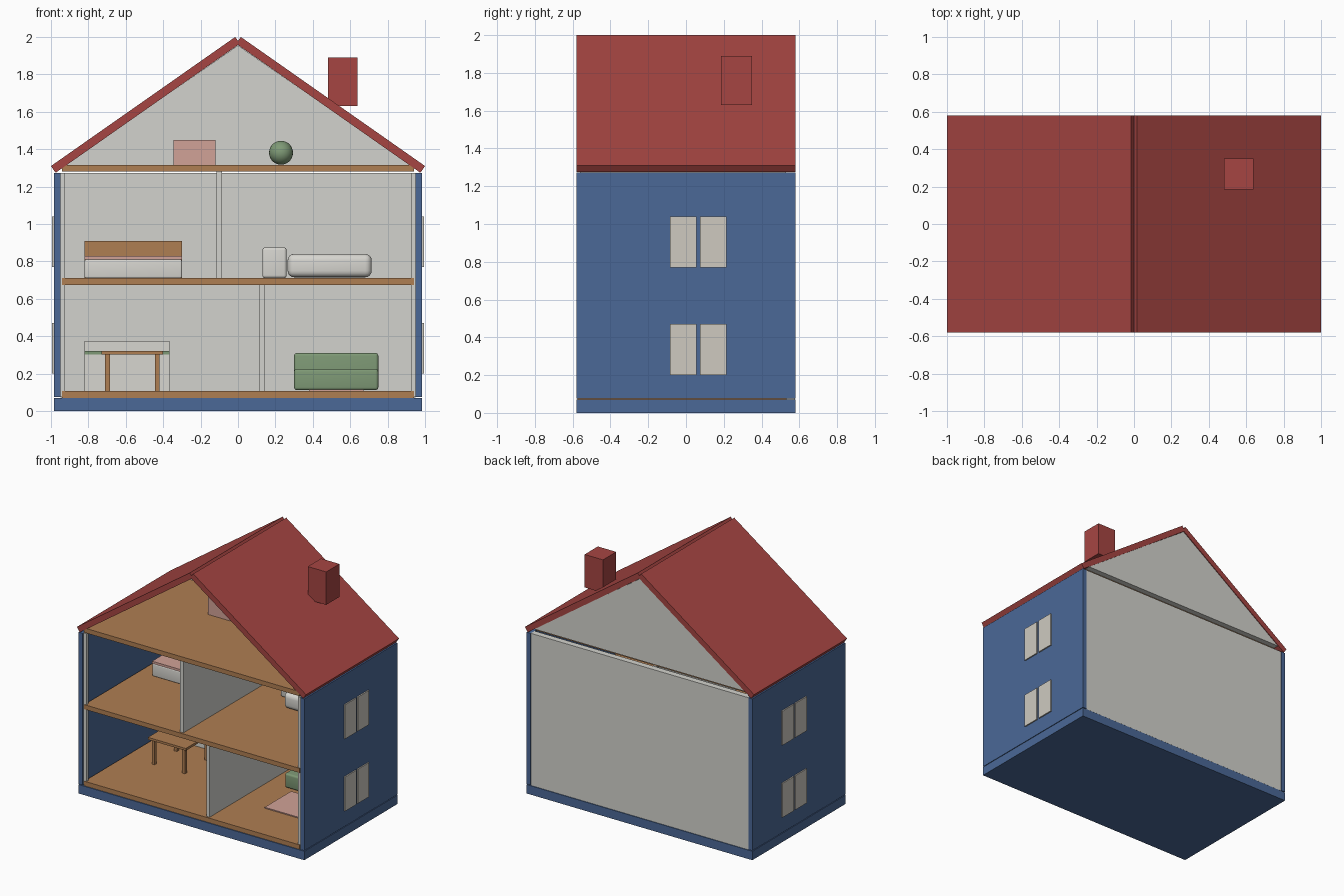
import bpy, bmesh
from math import radians

if "Cube" in bpy.data.objects:
    bpy.data.objects.remove(bpy.data.objects["Cube"])

COLOURS = {
    "blue": (0.07, 0.14, 0.31), "red": (0.38, 0.06, 0.055),
    "wood": (0.43, 0.21, 0.085), "green": (0.21, 0.32, 0.18),
    "pink": (0.64, 0.36, 0.31), "cream": (0.62, 0.59, 0.53),
    "plaster": (0.65, 0.65, 0.61), "white": (0.68, 0.67, 0.63),
}
MATS = {}
for key, rgb in COLOURS.items():
    MATS[key] = bpy.data.materials.new(key)
    MATS[key].diffuse_color = (*rgb, 1)


def finish(name, bm, colour, smooth=False):
    bmesh.ops.recalc_face_normals(bm, faces=bm.faces)
    me = bpy.data.meshes.new(name)
    bm.to_mesh(me)
    bm.free()
    ob = bpy.data.objects.new(name, me)
    bpy.context.collection.objects.link(ob)
    me.materials.append(MATS[colour])
    if smooth:
        bpy.ops.object.select_all(action='DESELECT')
        ob.select_set(True)
        bpy.context.view_layer.objects.active = ob
        bpy.ops.object.shade_smooth_by_angle(angle=radians(35))
    return ob


def box(name, x, y, z, colour, bevel=0):
    """Box from (min, max) ranges, optionally with rounded edges."""
    bm = bmesh.new()
    bmesh.ops.create_cube(bm, size=1)
    for v in bm.verts:
        v.co = [(lo + hi) / 2 + c * (hi - lo) for c, (lo, hi) in zip(v.co, (x, y, z))]
    if bevel:
        bmesh.ops.bevel(bm, geom=bm.edges[:], offset=bevel, segments=4,
                        profile=0.5, affect='EDGES')
    return finish(name, bm, colour, bevel > 0)


def prism(name, profile, y, colour):
    """Extrude an x-z profile along y."""
    bm = bmesh.new()
    face = bm.faces.new([bm.verts.new((px, y[0], pz)) for px, pz in profile])
    ext = bmesh.ops.extrude_face_region(bm, geom=[face])["geom"]
    bmesh.ops.translate(bm, vec=(0, y[1] - y[0], 0),
                        verts=[g for g in ext if isinstance(g, bmesh.types.BMVert)])
    return finish(name, bm, colour)


def mx(s, lo, hi):
    """Mirror an x range to side s."""
    return tuple(sorted((s * lo, s * hi)))


DEPTH = (-0.58, 0.58)
ROOM = (-0.575, 0.53)

# Shell: plinth, back wall, gable
box("plinth", (-0.985, 0.985), DEPTH, (0, 0.07), "blue")
box("back_wall", (-0.95, 0.95), (0.53, 0.578), (0.072, 1.272), "plaster")
prism("back_gable", [(-0.925, 1.312), (0.925, 1.312), (0, 1.955)], (0.53, 0.575), "plaster")

# Floors and partitions
for name, z in (("ground_floor", 0.071), ("upper_floor", 0.675), ("attic_floor", 1.28)):
    box(name, (-0.94, 0.94), ROOM, (z, z + 0.036), "wood")
box("lower_partition", (0.115, 0.145), (-0.56, 0.53), (0.107, 0.675), "plaster")
box("upper_partition", (-0.115, -0.085), (-0.56, 0.53), (0.711, 1.28), "plaster")

# Mirrored sides: walls, front posts, windows, roof slopes
for side, s in (("left", -1), ("right", 1)):
    box(side + "_wall", mx(s, 0.95, 0.985), DEPTH, (0.075, 1.272), "blue")
    box(side + "_front_post", mx(s, 0.925, 0.95), (-0.57, -0.54), (0.075, 1.272), "plaster")
    for level, z in (("lower", 0.2), ("upper", 0.77)):
        for pane, y in (("a", -0.085), ("b", 0.075)):
            box(f"{side}_{level}_window_{pane}", mx(s, 0.98, 0.995), (y, y + 0.14),
                (z, z + 0.27), "cream")
    slope = [(0.015, 2.0), (1.0, 1.31), (0.975, 1.274), (-0.01, 1.964)]
    prism(side + "_roof", [(s * a, b) for a, b in slope], DEPTH, "red")

# Chimney
box("chimney", (0.48, 0.64), (0.185, 0.35), (1.63, 1.89), "red")

# Dining table
box("table_top", (-0.73, -0.40), (-0.08, 0.26), (0.302, 0.32), "wood")
for i, x in enumerate((-0.71, -0.445)):
    for j, y in enumerate((-0.06, 0.215)):
        box(f"table_leg_{i}{j}", (x, x + 0.025), (y, y + 0.025), (0.107, 0.303), "wood")

# Kitchen counter
box("counter", (-0.82, -0.365), (0.37, 0.52), (0.107, 0.303), "white")
box("counter_top", (-0.82, -0.365), (0.365, 0.52), (0.303, 0.322), "green")
box("backsplash", (-0.82, -0.365), (0.50, 0.525), (0.322, 0.375), "white")

# Living room: rug and sofa
box("rug", (0.38, 0.67), (-0.21, 0.12), (0.107, 0.115), "pink")
box("sofa_seat", (0.30, 0.75), (0.15, 0.43), (0.112, 0.225), "green", 0.015)
box("sofa_back", (0.30, 0.75), (0.37, 0.47), (0.112, 0.31), "green", 0.015)

# Bedroom: bed
box("bed_base", (-0.82, -0.30), (0.10, 0.48), (0.711, 0.81), "white", 0.008)
box("blanket", (-0.82, -0.30), (0.10, 0.48), (0.81, 0.828), "pink")
box("headboard", (-0.82, -0.30), (0.48, 0.515), (0.711, 0.91), "wood")

# Bathroom: tub and cistern
box("bathtub", (0.265, 0.715), (0.18, 0.42), (0.715, 0.84), "white", 0.035)
box("cistern", (0.13, 0.26), (0.34, 0.48), (0.711, 0.875), "white", 0.015)

# Attic: trunk and ball
box("trunk", (-0.345, -0.12), (0.12, 0.30), (1.316, 1.45), "pink")
bm = bmesh.new()
bmesh.ops.create_uvsphere(bm, u_segments=24, v_segments=14, radius=0.064)
bmesh.ops.translate(bm, verts=bm.verts, vec=(0.23, 0.2, 1.381))
finish("ball", bm, "green", True)

for m in bpy.data.materials:
    if m.users and not m.is_grease_pencil:
        m.use_nodes = True
        m.node_tree.nodes["Principled BSDF"].inputs["Base Color"].default_value = m.diffuse_color
